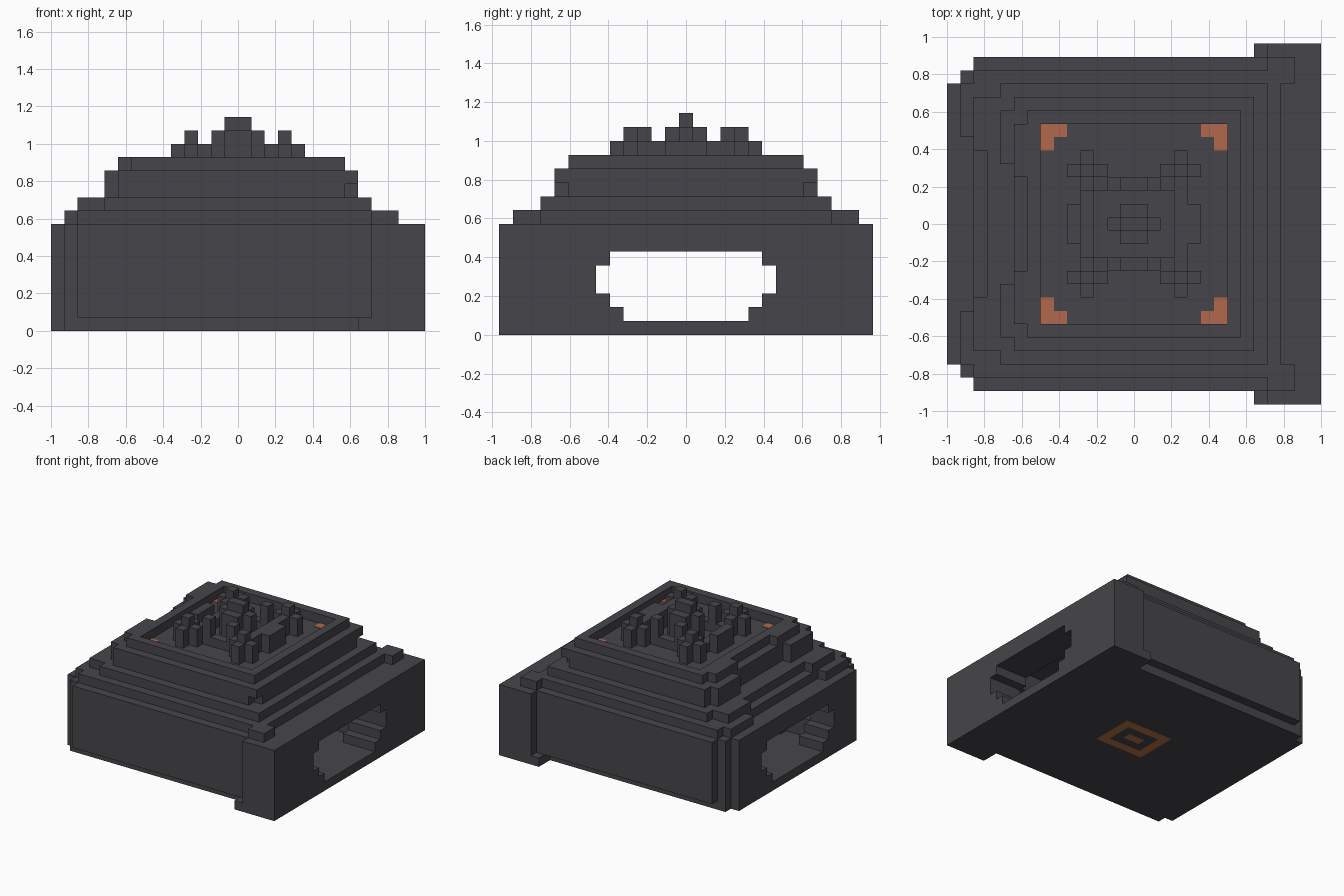
import bpy, bmesh
from mathutils import Vector

cube = bpy.data.objects.get("Cube")
if cube:
    bpy.data.objects.remove(cube, do_unlink=True)

# Grid of cells: 28 wide, 27 deep, 16 high
NX, NY = 28, 27
U = 2 / NX


def material(name, rgb):
    m = bpy.data.materials.new(name)
    m.use_nodes = True
    m.diffuse_color = (*rgb, 1)
    m.node_tree.nodes["Principled BSDF"].inputs["Base Color"].default_value = (*rgb, 1)
    return m


STONE = material("dark stone", (0.061, 0.06, 0.068))
COPPER = material("copper", (0.434, 0.138, 0.076))
AMBER = material("amber", (0.48, 0.17, 0.055))


def build(name, boxes, mat=STONE):
    """One object from boxes given as (x0, x1, y0, y1, z0, z1) in cells."""
    bm = bmesh.new()
    for x0, x1, y0, y1, z0, z1 in boxes:
        verts = bmesh.ops.create_cube(bm, size=1)["verts"]
        size = Vector((x1 - x0, y1 - y0, z1 - z0))
        mid = Vector(((x0 + x1 - NX) / 2, (y0 + y1 - NY) / 2, (z0 + z1) / 2))
        for v in verts:
            v.co = (v.co * size + mid) * U
    me = bpy.data.meshes.new(name)
    bm.to_mesh(me)
    bm.free()
    me.materials.append(mat)
    ob = bpy.data.objects.new(name, me)
    bpy.context.collection.objects.link(ob)
    return ob


def mirror_y(boxes):
    return boxes + [(a, b, NY - d, NY - c, e, f) for a, b, c, d, e, f in boxes]


def mirror_x(boxes):
    return boxes + [(NX - b, NX - a, c, d, e, f) for a, b, c, d, e, f in boxes]


def ring(x0, x1, y0, y1, z0, z1, w=1):
    return [(x0, x1, y0, y0 + w, z0, z1), (x0, x1, y1 - w, y1, z0, z1),
            (x0, x0 + w, y0 + w, y1 - w, z0, z1), (x1 - w, x1, y0 + w, y1 - w, z0, z1)]


# Rows of the opening through both end walls: z0, z1, first open cell
OPENING = [(1, 2, 9), (2, 3, 8), (3, 5, 7), (5, 6, 8)]


def pierced_wall(x0, x1, y0):
    rows = mirror_y([(x0, x1, y0, edge, z0, z1) for z0, z1, edge in OPENING])
    return rows + [(x0, x1, y0, NY - y0, 0, 1), (x0, x1, y0, NY - y0, 6, 8)]


# Base
build("floor", [(2, 24, 2, 25, 0, 1)])
build("right_end_wall", pierced_wall(24, 28, 0))
build("wall_foot", mirror_y([(23, 24, 0, 2, 0, 1)]))
build("left_end_wall", pierced_wall(0, 1, 3) + pierced_wall(1, 3, 2))
build("side_walls", mirror_y([(2, 24, 2, 5, 1, 8)]))
build("side_panels", mirror_y([(2, 24, 1, 2, 1, 8)]))

# Stepped ledges inside the hall
build("inner_ledges", mirror_y([(3, 24, 5, 7, 1, 3), (6, 21, 7, 8, 1, 2), (3, 24, 5, 6, 6, 8)]))

# Roof tiers, with raised corners on the left end
build("roof_tier_1", [(2, 24, 2, 25, 8, 9), (24, 25, 3, 24, 8, 9)]
      + mirror_y([(1, 2, 20, 24, 8, 9)]))
build("wall_corner_blocks", mirror_y([(24, 26, 1, 3, 8, 9)]))
build("roof_tier_2", [(4, 24, 3, 24, 9, 10), (3, 4, 4, 23, 9, 10)]
      + mirror_y([(2, 3, 19, 23, 9, 10)]))
build("roof_tier_3", [(5, 22, 4, 23, 10, 12), (22, 23, 5, 22, 10, 12)]
      + mirror_y([(4, 5, 18, 22, 10, 12), (22, 23, 4, 5, 11, 12)]))
build("roof_rim", ring(6, 22, 5, 22, 12, 13) + mirror_y([(5, 6, 17, 21, 12, 13)]))

# Small towers and spire on the roof deck
build("corner_towers", mirror_x(mirror_y([
    (10, 11, 17, 18, 12, 15),
    (9, 10, 17, 18, 12, 14), (11, 12, 17, 18, 12, 14),
    (10, 11, 18, 19, 12, 14), (10, 11, 16, 17, 12, 14),
    (12, 13, 16, 17, 12, 15)])))
build("deck_kerb", ring(10, 18, 10, 17, 12, 13))
build("deck_side_blocks", mirror_x([(9, 10, 12, 15, 12, 14)])
      + [(17, 18, 11, 16, 12, 14)])
build("spire", [(12, 16, 13, 14, 12, 15), (13, 15, 12, 15, 12, 15), (13, 15, 13, 14, 15, 16)])

# Coloured inlays
T = 0.05
build("deck_corner_inlays", mirror_x(mirror_y([
    (7, 8, 19, 21, 12, 12 + T), (8, 9, 20, 21, 12, 12 + T)])), COPPER)
build("ceiling_inlay", ring(9, 19, 9, 18, 8 - T, 8), COPPER)
build("underside_inlay", ring(11, 17, 11, 16, 0, T)
      + [(13, 15, 13, 14, 0, T)], AMBER)
# Lower face of the underside inlay sits just proud of the floor
bpy.data.objects["underside_inlay"].location.z = -0.001
